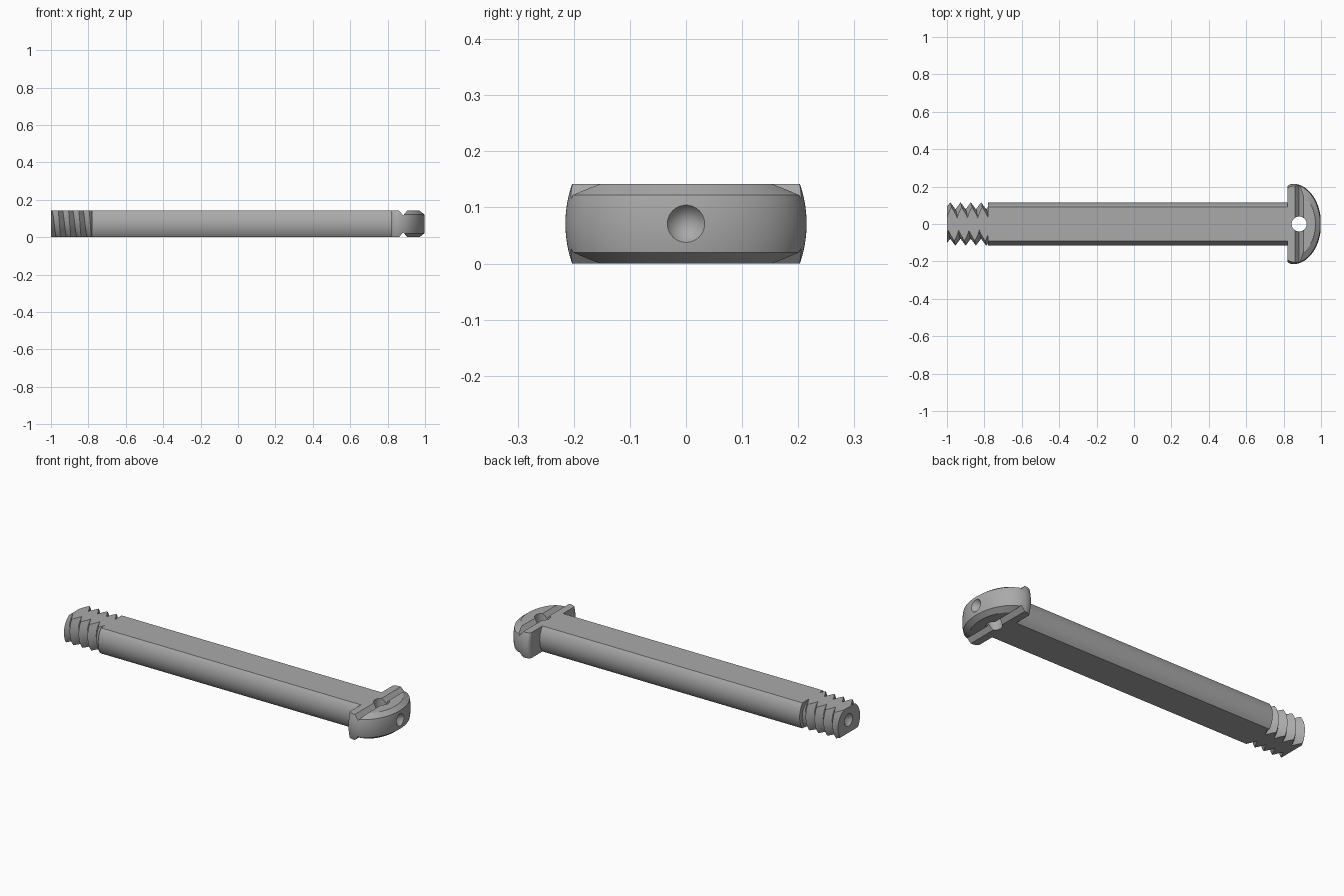
import bpy, bmesh
from math import sin, cos, pi, sqrt, asin
from mathutils import Matrix, Vector

if "Cube" in bpy.data.objects:
    bpy.data.objects.remove(bpy.data.objects["Cube"])

MID = 0.071          # height of the long axis
HALF = 0.071         # half thickness between the two flats
R_SHAFT = 0.115
R_HEAD = 0.215
X_DOME = 0.85        # centre of the domed end
GROOVE_X = 0.883
GROOVE_DEPTH = 0.026

steel = bpy.data.materials.new("grey steel")
steel.use_nodes = True
COLOUR = (0.4, 0.4, 0.4, 1)
steel.diffuse_color = COLOUR
steel.node_tree.nodes["Principled BSDF"].inputs["Base Color"].default_value = COLOUR


def finish(name, bm):
    """Turn a mesh built around the long axis into a named object."""
    bmesh.ops.recalc_face_normals(bm, faces=bm.faces)
    bmesh.ops.translate(bm, verts=bm.verts, vec=(0, 0, MID))
    mesh = bpy.data.meshes.new(name)
    bm.to_mesh(mesh)
    bm.free()
    mesh.materials.append(steel)
    obj = bpy.data.objects.new(name, mesh)
    bpy.context.collection.objects.link(obj)
    return obj


def loft(rings):
    """Skin a list of equal rings and cap both ends."""
    bm = bmesh.new()
    loops = [[bm.verts.new(p) for p in ring] for ring in rings]
    n = len(loops[0])
    for a, b in zip(loops, loops[1:]):
        for i in range(n):
            j = (i + 1) % n
            bm.faces.new((a[i], a[j], b[j], b[i]))
    bm.faces.new(loops[0])
    bm.faces.new(loops[-1])
    return bm


def trim(bm, point, normal):
    """Cut away everything beyond a plane and close the cut."""
    geom = bm.verts[:] + bm.edges[:] + bm.faces[:]
    cut = bmesh.ops.bisect_plane(bm, geom=geom, dist=1e-6, plane_co=point,
                                 plane_no=normal, clear_outer=True)
    edges = [e for e in cut["geom_cut"] if isinstance(e, bmesh.types.BMEdge)]
    bmesh.ops.edgenet_fill(bm, edges=edges)


def drill(obj, r1, r2, depth, centre, turn=None):
    """Subtract a round hole or a conical dimple."""
    bm = bmesh.new()
    bmesh.ops.create_cone(bm, cap_ends=True, segments=40, radius1=r1,
                          radius2=r2, depth=depth)
    if turn:
        bmesh.ops.rotate(bm, verts=bm.verts, matrix=Matrix.Rotation(turn, 3, 'Y'))
    bmesh.ops.translate(bm, verts=bm.verts, vec=centre)
    cutter = finish("hole_cutter", bm)
    cutter.hide_render = True
    mod = obj.modifiers.new("hole", 'BOOLEAN')
    mod.operation, mod.solver, mod.object = 'DIFFERENCE', 'EXACT', cutter
    bpy.context.view_layer.objects.active = obj
    bpy.ops.object.modifier_apply(modifier=mod.name)
    bpy.data.objects.remove(cutter)


# Shaft: round bar with flat top and bottom
limit = asin(HALF / R_SHAFT)
sweep = [limit * (i / 8 - 1) for i in range(17)]
angles = sweep + [a + pi for a in sweep]
shaft = finish("shaft", loft([[(x, R_SHAFT * cos(a), R_SHAFT * sin(a)) for a in angles]
                              for x in (-0.78, 0.83)]))

# Thread: helical ridge, trimmed to length and to the same flats
PITCH, ROOT, SEG = 0.055, 0.078, 64
bm = bmesh.new()
columns = []
for s in range(SEG):
    a = 2 * pi * s / SEG
    column = []
    for k in range(16):
        r = R_SHAFT if k % 2 else ROOT
        column.append(bm.verts.new((-1.12 + PITCH * (k / 2 + s / SEG),
                                    r * cos(a), r * sin(a))))
    columns.append(column)
for s in range(SEG):
    nxt = columns[(s + 1) % SEG]
    shift = 2 if s == SEG - 1 else 0
    for k in range(15 - shift):
        bm.faces.new((columns[s][k], columns[s][k + 1],
                      nxt[k + 1 + shift], nxt[k + shift]))
trim(bm, (-1, 0, 0), (-1, 0, 0))
trim(bm, (-0.775, 0, 0), (1, 0, 0))
for side in (-1, 1):
    trim(bm, (0, 0, side * HALF), (0, 0, side))
thread = finish("thread", bm)
drill(thread, 0.036, 0, 0.04, (-0.981, 0, 0), pi / 2)


# Head: domed front and flat collar, separated by V grooves on both flats
def dome_scale(z):
    return sqrt(1 - (z / R_HEAD) ** 2)


def outline(z, s):
    arc = [pi * (i / 48 - 0.5) for i in range(49)]
    pts = [(X_DOME + 0.15 * s * cos(t), R_HEAD * s * sin(t), z) for t in arc]
    w = R_HEAD * s
    corner = [(0.835, w - 0.003), (0.825, w - 0.008), (0.82, w - 0.016)]
    back = [(x, y, z) for x, y in corner]
    return pts + back + [(x, -y, z) for x, y, z in reversed(back)]


def head_part(name, side, rings):
    bm = loft(rings)
    trim(bm, (GROOVE_X, 0, 0), (-side, 0, 0))
    for up in (-1, 1):
        tip = Vector((GROOVE_X, 0, up * (HALF - GROOVE_DEPTH)))
        trim(bm, tip, Vector((-side * GROOVE_DEPTH, 0, up * 0.022)))
    obj = finish(name, bm)
    drill(obj, 0.04, 0.04, 0.4, (GROOVE_X, 0, 0))
    return obj


full = [HALF * (i / 6 - 1) for i in range(13)]
collar = head_part("head_collar", -1, [outline(z, dome_scale(z)) for z in full])

middle = [0.051 * (i / 6 - 1) for i in range(13)]
rings = [outline(z, dome_scale(z)) for z in middle]
rings = [outline(-HALF, 0.8)] + rings + [outline(HALF, 0.8)]
dome = head_part("head_dome", 1, rings)
drill(dome, 0, 0.036, 0.05, (0.977, 0, 0), pi / 2)

# Smooth rounds with crisp edges
for obj in (shaft, thread, collar, dome):
    bpy.ops.object.select_all(action='DESELECT')
    obj.select_set(True)
    bpy.context.view_layer.objects.active = obj
    bpy.ops.object.shade_smooth_by_angle(angle=pi / 6)
